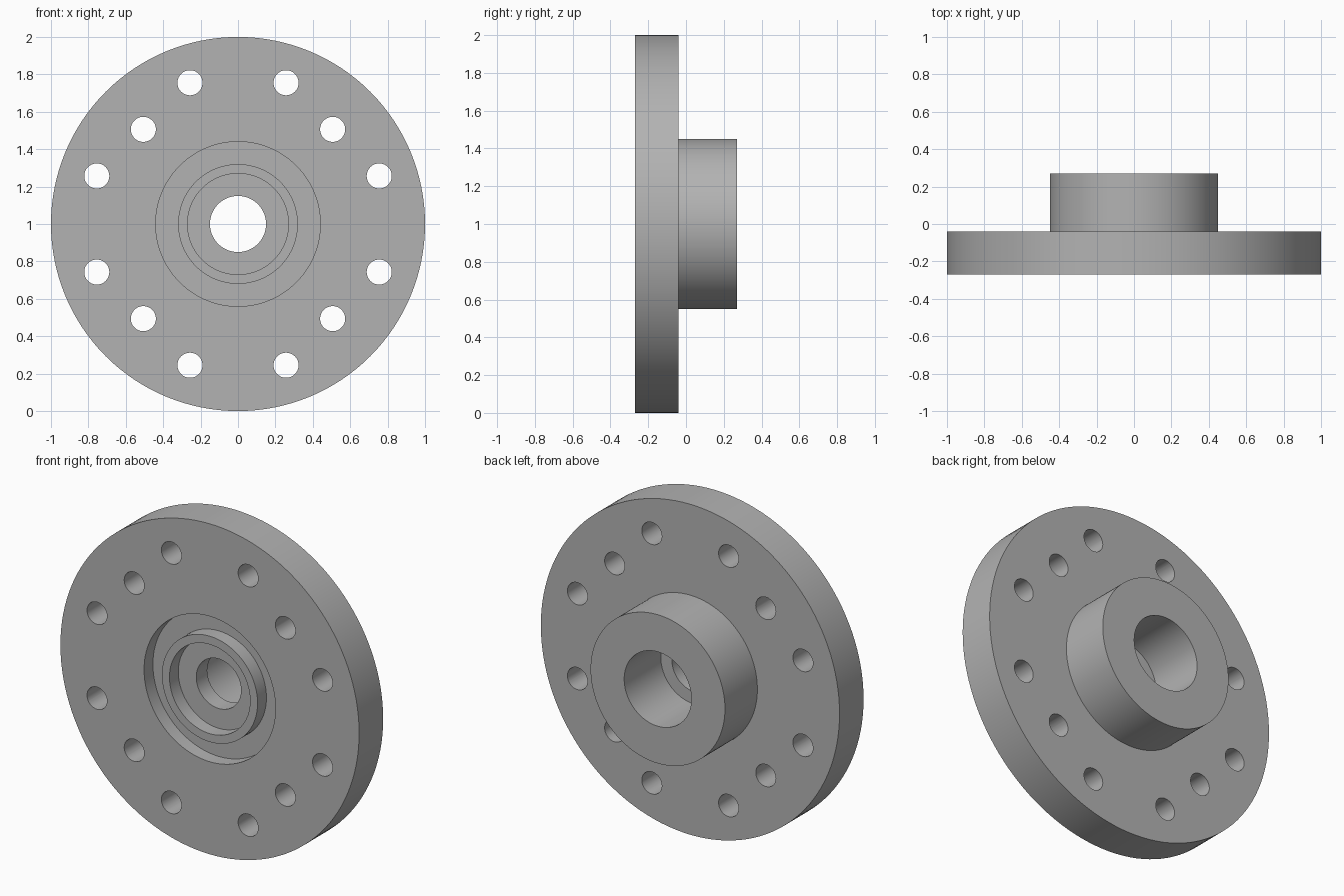
import bpy, bmesh, math
from mathutils import Matrix, Vector

SEGMENTS = 128
FRONT, FLANGE_BACK, HUB_BACK = -0.27, -0.04, 0.27
RECESS_FLOOR, BORE_FLOOR = -0.185, -0.08

cube = bpy.data.objects.get("Cube")
if cube:
    bpy.data.objects.remove(cube, do_unlink=True)

# Plain grey metal
metal = bpy.data.materials.new("grey_metal")
metal.use_nodes = True
grey = (0.45, 0.45, 0.45, 1)
metal.diffuse_color = grey
metal.node_tree.nodes["Principled BSDF"].inputs["Base Color"].default_value = grey


def make_object(name, bm):
    bmesh.ops.recalc_face_normals(bm, faces=bm.faces)
    mesh = bpy.data.meshes.new(name)
    bm.to_mesh(mesh)
    bm.free()
    obj = bpy.data.objects.new(name, mesh)
    bpy.context.collection.objects.link(obj)
    return obj


# Flange with hub, front groove, raised ring and stepped bore: (radius, y) profile
profile = [
    (0.15, RECESS_FLOOR), (0.27, RECESS_FLOOR), (0.27, FRONT), (0.32, FRONT),
    (0.32, RECESS_FLOOR), (0.44, RECESS_FLOOR), (0.44, FRONT), (1.0, FRONT),
    (1.0, FLANGE_BACK), (0.45, FLANGE_BACK), (0.45, HUB_BACK),
    (0.225, HUB_BACK), (0.225, BORE_FLOOR), (0.15, BORE_FLOOR),
]
bm = bmesh.new()
verts = [bm.verts.new((r, y, 1)) for r, y in profile]
edges = [bm.edges.new((a, b)) for a, b in zip(verts, verts[1:] + verts[:1])]
bmesh.ops.spin(bm, geom=verts + edges, cent=(0, 0, 1), axis=(0, 1, 0),
               angle=math.tau, steps=SEGMENTS, use_merge=True)
bmesh.ops.remove_doubles(bm, verts=bm.verts, dist=1e-5)
flange = make_object("hub_flange", bm)
flange.data.materials.append(metal)

# Bolt hole cutters: three per quadrant
bm = bmesh.new()
turn = Matrix.Rotation(math.pi / 2, 4, 'X')
for sx in (-1, 1):
    for sz in (-1, 1):
        for x, z in ((0.257, 0.755), (0.506, 0.506), (0.755, 0.257)):
            place = Matrix.Translation(Vector((sx * x, -0.15, 1 + sz * z)))
            bmesh.ops.create_cone(bm, cap_ends=True, segments=48, radius1=0.067,
                                  radius2=0.067, depth=0.5, matrix=place @ turn)
cutter = make_object("bolt_hole_cutter", bm)
cutter.hide_render = True
cutter.data.materials.append(metal)

# Drill the bolt holes
bpy.context.view_layer.objects.active = flange
flange.select_set(True)
drill = flange.modifiers.new("bolt_holes", 'BOOLEAN')
drill.operation = 'DIFFERENCE'
drill.solver = 'EXACT'
drill.object = cutter
bpy.ops.object.modifier_apply(modifier=drill.name)
bpy.data.objects.remove(cutter, do_unlink=True)

# Smooth the round walls, keep the rims sharp
bpy.ops.object.select_all(action='DESELECT')
flange.select_set(True)
bpy.ops.object.shade_smooth_by_angle(angle=math.radians(30))
